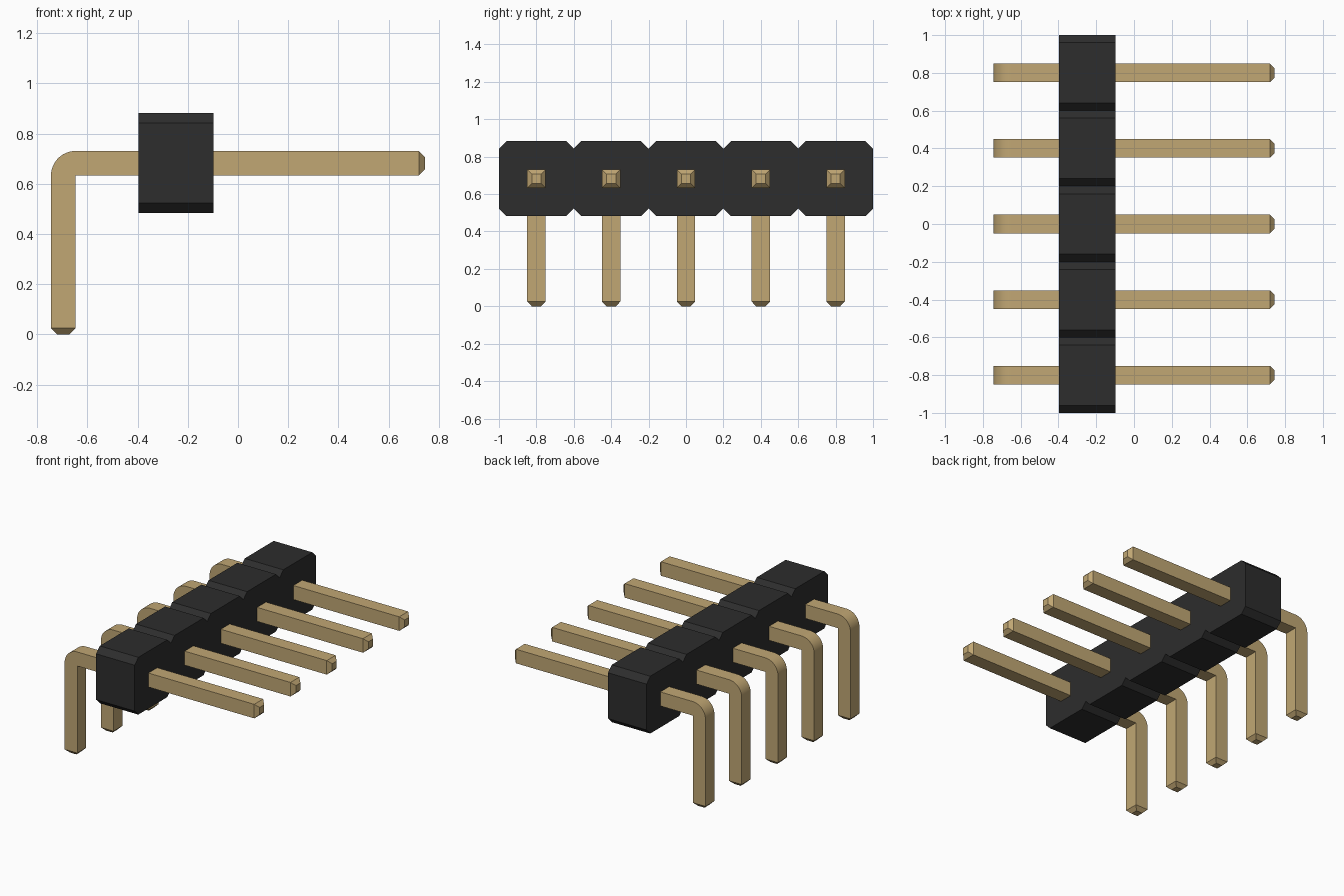
import bpy, bmesh, math
from mathutils import Vector

cube = bpy.data.objects.get("Cube")
if cube:
    bpy.data.objects.remove(cube, do_unlink=True)


def material(name, colour, roughness):
    mat = bpy.data.materials.new(name)
    mat.use_nodes = True
    mat.diffuse_color = colour
    bsdf = mat.node_tree.nodes["Principled BSDF"]
    bsdf.inputs["Base Color"].default_value = colour
    bsdf.inputs["Roughness"].default_value = roughness
    return mat


def prism(points, depth):
    """Extrude a closed 3D outline along a vector."""
    bm = bmesh.new()
    face = bm.faces.new([bm.verts.new(p) for p in points])
    ext = bmesh.ops.extrude_face_region(bm, geom=[face])
    verts = [v for v in ext["geom"] if isinstance(v, bmesh.types.BMVert)]
    bmesh.ops.translate(bm, verts=verts, vec=depth)
    bmesh.ops.recalc_face_normals(bm, faces=bm.faces)
    return bm


def finish(bm, name, mat):
    bmesh.ops.recalc_face_normals(bm, faces=bm.faces)
    mesh = bpy.data.meshes.new(name)
    bm.to_mesh(mesh)
    bm.free()
    mesh.materials.append(mat)
    obj = bpy.data.objects.new(name, mesh)
    bpy.context.collection.objects.link(obj)
    return obj


black = material("black plastic", (0.026, 0.026, 0.026, 1), 0.6)
gold = material("gold metal", (0.533, 0.386, 0.174, 1), 0.5)

COUNT, PITCH = 5, 0.4
CENTRES = [(i - (COUNT - 1) / 2) * PITCH for i in range(COUNT)]

# Housing: a row of chamfered cells, notched where they meet
LOW, HIGH, CUT = 0.483, 0.883, 0.04
H = PITCH / 2
top, bottom = [], []
for i, y in enumerate(CENTRES):
    if i == 0:
        top.append((y - H, HIGH - CUT))
        bottom.append((y - H, LOW + CUT))
    for dy, cut in ((-H + CUT, 0), (H - CUT, 0), (H, CUT)):
        top.append((y + dy, HIGH - cut))
        bottom.append((y + dy, LOW + cut))
outline = [(-0.396, y, z) for y, z in top + bottom[::-1]]
finish(prism(outline, Vector((0.298, 0, 0))), "housing", black)

# Pin: right-angle profile with a rounded outer corner and tapered tips
W, TIP, REACH, TOP = 0.098, 0.025, 0.745, 0.731
inner_x, inner_z = -REACH + W, TOP - W
bend = [(inner_x + W * math.cos(a), inner_z + W * math.sin(a))
        for a in (math.pi - math.pi / 2 * k / 12 for k in range(13))]
profile = ([(inner_x, TIP), (-REACH, TIP)] + bend
           + [(REACH - TIP, TOP), (REACH - TIP, inner_z), (inner_x, inner_z)])


def add_pin(number, y):
    bm = prism([(x, y - W / 2, z) for x, z in profile], Vector((0, W, 0)))
    bm.normal_update()
    for direction in (Vector((1, 0, 0)), Vector((0, 0, -1))):
        end = max((f for f in bm.faces if f.normal.dot(direction) > 0.99),
                  key=lambda f: f.calc_center_median().dot(direction))
        cap = bmesh.ops.extrude_discrete_faces(bm, faces=[end])["faces"][0]
        centre = cap.calc_center_median()
        for v in cap.verts:
            v.co = centre + (v.co - centre) * 0.5 + direction * TIP
    pin = finish(bm, f"pin_{number}", gold)
    bpy.ops.object.select_all(action="DESELECT")
    pin.select_set(True)
    bpy.context.view_layer.objects.active = pin
    bpy.ops.object.shade_smooth_by_angle(angle=math.radians(25))


for number, y in enumerate(CENTRES, 1):
    add_pin(number, y)
